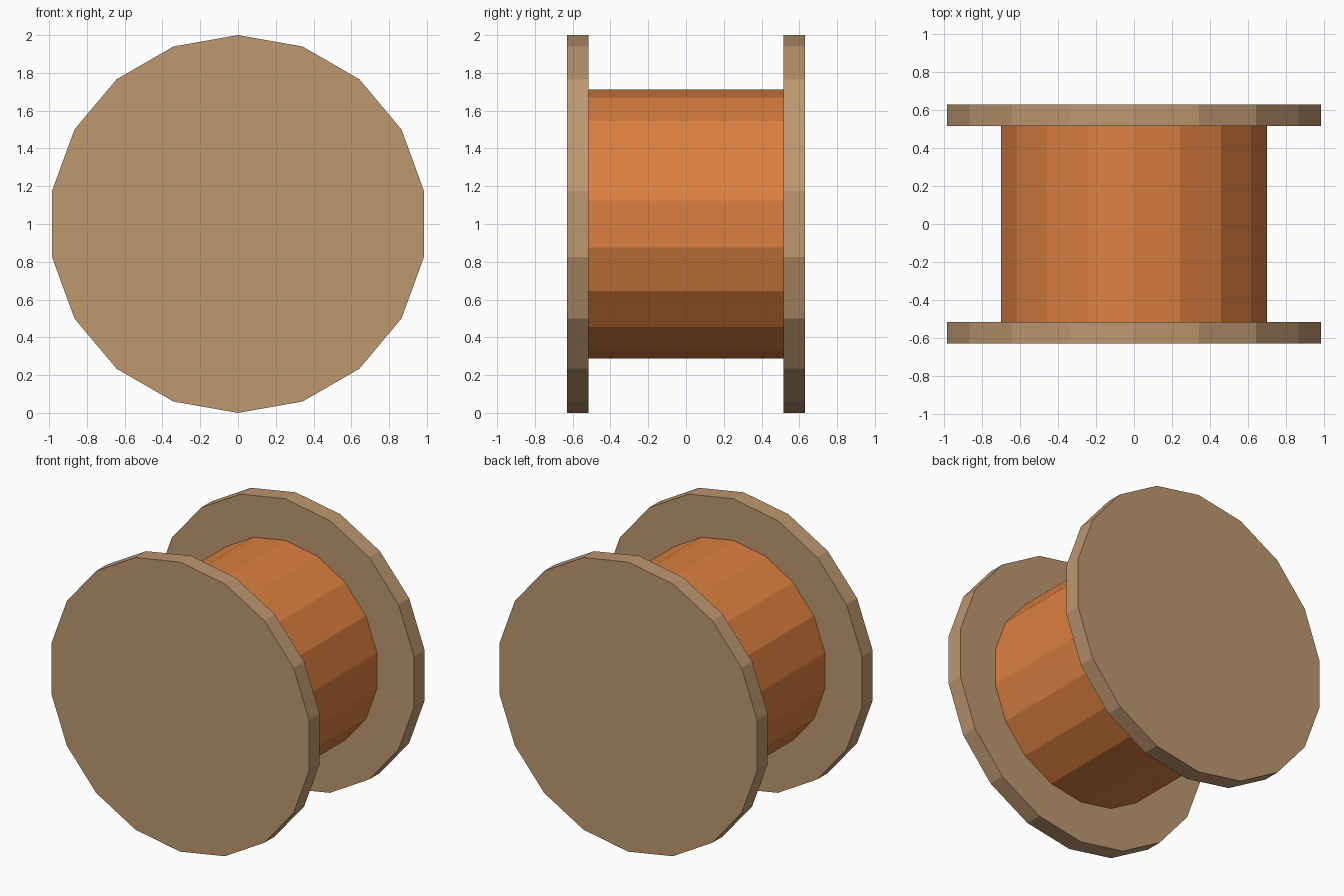
import bpy, bmesh, math

if "Cube" in bpy.data.objects:
    bpy.data.objects.remove(bpy.data.objects["Cube"])

SIDES = 18
AXIS_Z = 1.0


def material(name, colour):
    mat = bpy.data.materials.new(name)
    mat.diffuse_color = (*colour, 1.0)
    mat.use_nodes = True
    mat.node_tree.nodes["Principled BSDF"].inputs["Base Color"].default_value = mat.diffuse_color
    return mat


def disc(name, radius, y0, y1, mat):
    """Flat-faced prism along y, with a corner pointing straight up."""
    bm = bmesh.new()
    ring = []
    for i in range(SIDES):
        a = 2 * math.pi * i / SIDES
        ring.append(bm.verts.new((radius * math.sin(a), y0,
                                  AXIS_Z + radius * math.cos(a))))
    face = bm.faces.new(ring)
    ext = bmesh.ops.extrude_face_region(bm, geom=[face], use_keep_orig=True)
    for v in ext["geom"]:
        if isinstance(v, bmesh.types.BMVert):
            v.co.y = y1
    bmesh.ops.recalc_face_normals(bm, faces=bm.faces)
    mesh = bpy.data.meshes.new(name)
    bm.to_mesh(mesh)
    bm.free()
    mesh.materials.append(mat)
    obj = bpy.data.objects.new(name, mesh)
    bpy.context.collection.objects.link(obj)
    return obj


wood = material("tan_wood", (0.515, 0.314, 0.162))
copper = material("copper_orange", (0.716, 0.216, 0.051))

# End plates of the spool
disc("front_flange", 1.0, -0.63, -0.515, wood)
disc("back_flange", 1.0, 0.515, 0.63, wood)

# Wound core, seated a little way into both plates
disc("wound_core", 0.712, -0.55, 0.55, copper)
